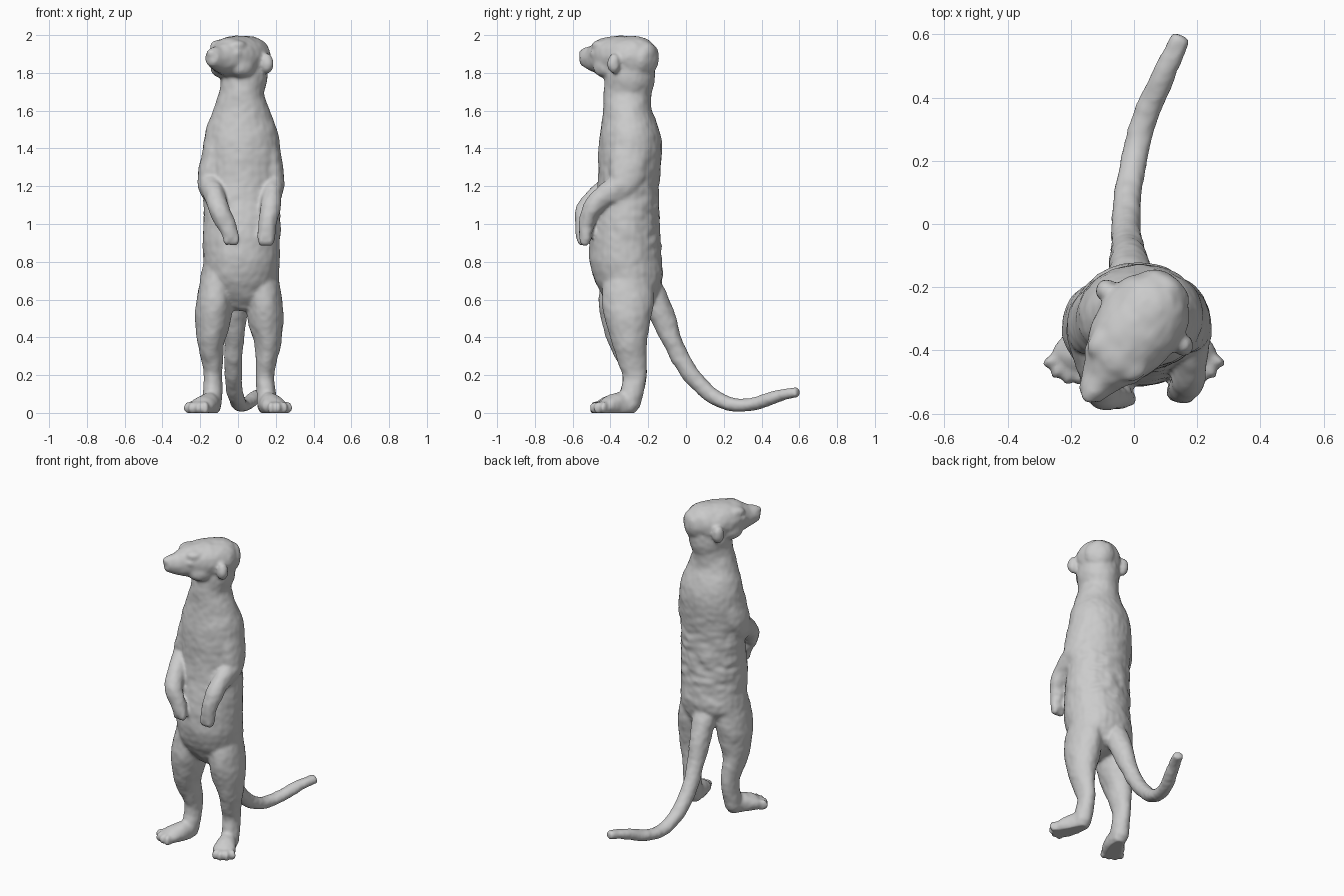
import bpy, bmesh, math
from mathutils import Vector, Matrix, noise

bm = bmesh.new()
X = Vector((1, 0, 0))


def spline(rows, i, t):
    """Catmull-Rom between row i and i+1."""
    n = len(rows)
    p = [Vector(rows[min(max(k, 0), n - 1)]) for k in (i - 1, i, i + 1, i + 2)]
    return 0.5 * (2 * p[1] + (p[2] - p[0]) * t + (2 * p[0] - 5 * p[1] + 4 * p[2] - p[3]) * t * t
                  + (3 * p[1] - p[0] - 3 * p[2] + p[3]) * t ** 3)


def loft(rows, side=X, cap=0.6, seg=28, steps=5):
    """Elliptical tube with round ends; rows are x, y, z, side radius, other radius."""
    pts = [spline(rows, i, s / steps) for i in range(len(rows) - 1) for s in range(steps)]
    pts.append(Vector(rows[-1]))
    cen = [Vector(p[:3]) for p in pts]
    rings = []
    for i, p in enumerate(pts):
        t = (cen[min(i + 1, len(cen) - 1)] - cen[max(i - 1, 0)]).normalized()
        rings.append((cen[i], t, p[3], p[4]))

    def dome(ring, sign):
        c, t, a, b = ring
        return [(c + t * sign * cap * min(a, b) * math.sin(k), t, a * math.cos(k), b * math.cos(k))
                for k in (0.4, 0.8, 1.15, 1.45)]
    rings = dome(rings[0], -1)[::-1] + rings + dome(rings[-1], 1)
    loops = []
    for c, t, a, b in rings:
        s = (side - t * side.dot(t)).normalized()
        u = t.cross(s)
        loops.append([bm.verts.new(c + s * a * math.cos(k * math.tau / seg) + u * b * math.sin(k * math.tau / seg))
                      for k in range(seg)])
    for l0, l1 in zip(loops, loops[1:]):
        for k in range(seg):
            j = (k + 1) % seg
            bm.faces.new((l0[k], l0[j], l1[j], l1[k]))
    bm.faces.new(loops[0])
    bm.faces.new(loops[-1])


def blob(center, size, turn=0.0):
    m = Matrix.Translation(center) @ Matrix.Rotation(turn, 4, 'Z') @ Matrix.Diagonal((*size, 1))
    bmesh.ops.create_uvsphere(bm, u_segments=20, v_segments=12, radius=1, matrix=m)


# Torso and neck
loft([(.01, -.275, .60, .14, .125), (.015, -.285, .65, .19, .155), (.013, -.298, .72, .203, .18),
      (.018, -.318, .80, .203, .19), (.018, -.323, .90, .205, .19), (.02, -.318, 1.0, .205, .18),
      (.02, -.305, 1.2, .20, .163), (.02, -.295, 1.4, .204, .168), (.018, -.30, 1.5, .19, .155),
      (.018, -.31, 1.6, .154, .13), (.02, -.31, 1.7, .118, .126), (.03, -.298, 1.78, .126, .134),
      (.04, -.29, 1.86, .125, .125)], cap=.4)

# Head, turned to the animal's right
d = Vector((-.58, -.815, 0)).normalized()
e = Vector((-d.y, d.x, 0))
C = Vector((.045, -.28, 0))


def on_head(s, w, z):
    return C + d * s + e * w + Vector((0, 0, z))


loft([(*on_head(s, 0, z), a, b) for s, z, a, b in [
    (-.085, 1.872, .09, .095), (-.035, 1.88, .128, .116), (.04, 1.884, .138, .118), (.11, 1.887, .131, .113),
    (.17, 1.887, .112, .104), (.22, 1.882, .086, .088), (.265, 1.882, .062, .07), (.31, 1.888, .044, .053)]],
    side=e, cap=.6)
turn = math.atan2(d.y, d.x)
blob(on_head(.325, 0, 1.908), (.022, .026, .022), turn)
for w in (-1, 1):
    # Ears, eyes, brows and cheeks
    blob(on_head(.02, w * .148, 1.855), (.036, .034, .055), turn)
    blob(on_head(.195, w * .082, 1.905), (.03, .02, .022), turn)
    blob(on_head(.165, w * .065, 1.947), (.055, .04, .03), turn)
    blob(on_head(.12, w * .065, 1.835), (.085, .06, .06), turn)

# Legs, feet and toes; the left-hand thigh sits slightly forward
for m in (-1, 1):
    f = -.016 if m < 0 else .002
    out = .016 if m < 0 else .003

    def row(x, y, z, a, b):
        return (.007 + m * x, y, z, a, b)
    loft([row(.105, -.30 + f, .76, .09, .13), row(.13, -.31 + f, .60, .097, .138),
          row(.140, -.308 + f, .49, .094, .12), row(.151, -.299 + f, .38, .072, .095),
          row(.143, -.287, .29, .058, .077), row(.138, -.273, .20, .049, .064),
          row(.142, -.285, .12, .051, .062), row(.145, -.305, .05, .053, .06)])
    ax = Vector((.85, m * .5, 0))
    loft([row(.138, -.285, .045, .047, .05), row(.155, -.34, .05, .055, .063),
          row(.176 + out * .6, -.40, .043, .068, .055), row(.188 + out, -.43, .035, .07, .044)], side=ax)
    for k in range(4):
        ang = math.radians(-9 + 24 * k)
        px, py = .178 + out + .074 * math.sin(ang), -.39 - .086 * math.cos(ang)
        blob((.007 + m * px, py, .03), (.02, .038, .036), m * ang)

# Arms: shoulder, elbow, bent forearm, hanging paw
loft([(.115, -.30, 1.50, .06, .09), (.158, -.30, 1.40, .062, .105), (.178, -.31, 1.28, .064, .098),
      (.184, -.34, 1.205, .06, .083), (.178, -.43, 1.155, .053, .06), (.170, -.50, 1.08, .052, .05),
      (.155, -.525, 1.0, .048, .042), (.147, -.53, .93, .048, .036)])
loft([(-.075, -.30, 1.50, .06, .09), (-.12, -.305, 1.40, .062, .105), (-.147, -.32, 1.28, .064, .098),
      (-.15, -.355, 1.21, .06, .083), (-.125, -.455, 1.16, .055, .06), (-.10, -.53, 1.08, .054, .052),
      (-.06, -.545, 1.0, .05, .043), (-.035, -.545, .935, .042, .038)])
for hx, hy in ((.147, -.53), (-.035, -.545)):
    for k in (-1, 0, 1):
        blob((hx + k * .024, hy - .006, .922), (.018, .028, .034))

# Tail
loft([(-.01, -.19, .67, .075, .065), (-.015, -.13, .53, .064, .068), (-.02, -.08, .40, .053, .053),
      (-.025, -.01, .26, .047, .048), (-.02, .09, .135, .044, .044), (.0, .20, .062, .042, .038),
      (.022, .30, .045, .041, .036), (.06, .40, .063, .04, .035), (.102, .49, .095, .037, .033),
      (.148, .588, .114, .033, .029)], cap=.4)

# Fuse the parts into one skin
bmesh.ops.recalc_face_normals(bm, faces=bm.faces)
mesh = bpy.data.meshes.new("body_parts")
bm.to_mesh(mesh)
bm.free()
body = bpy.data.objects.new("body", mesh)
bpy.context.collection.objects.link(body)
rm = body.modifiers.new("fuse", 'REMESH')
rm.mode = 'VOXEL'
rm.voxel_size = .0095
sm = body.modifiers.new("soften", 'SMOOTH')
sm.factor, sm.iterations = .5, 7
skin = bpy.data.meshes.new_from_object(body.evaluated_get(bpy.context.evaluated_depsgraph_get()))
body.modifiers.clear()
body.data = skin
bpy.data.meshes.remove(mesh)

# Soft fur relief with stronger folds across the back, and flat soles
normals = [v.normal.copy() for v in skin.vertices]
for v, n in zip(skin.vertices, normals):
    p = v.co.copy()
    h = .004 * noise.noise(p * 13) + .002 * noise.noise(p * 30)
    if p.z > .65:
        back = max(0, n.y + .3) * max(0, 1 - abs(p.z - 1.0) / .4)
        h += .008 * back * noise.noise(Vector((p.x * 12, p.y * 12, p.z * 26)))
    v.co = p + n * h
    v.co.z = max(v.co.z, .004)
low = min(v.co.z for v in skin.vertices)
for v in skin.vertices:
    v.co.z -= low
skin.polygons.foreach_set("use_smooth", [True] * len(skin.polygons))
skin.update()
